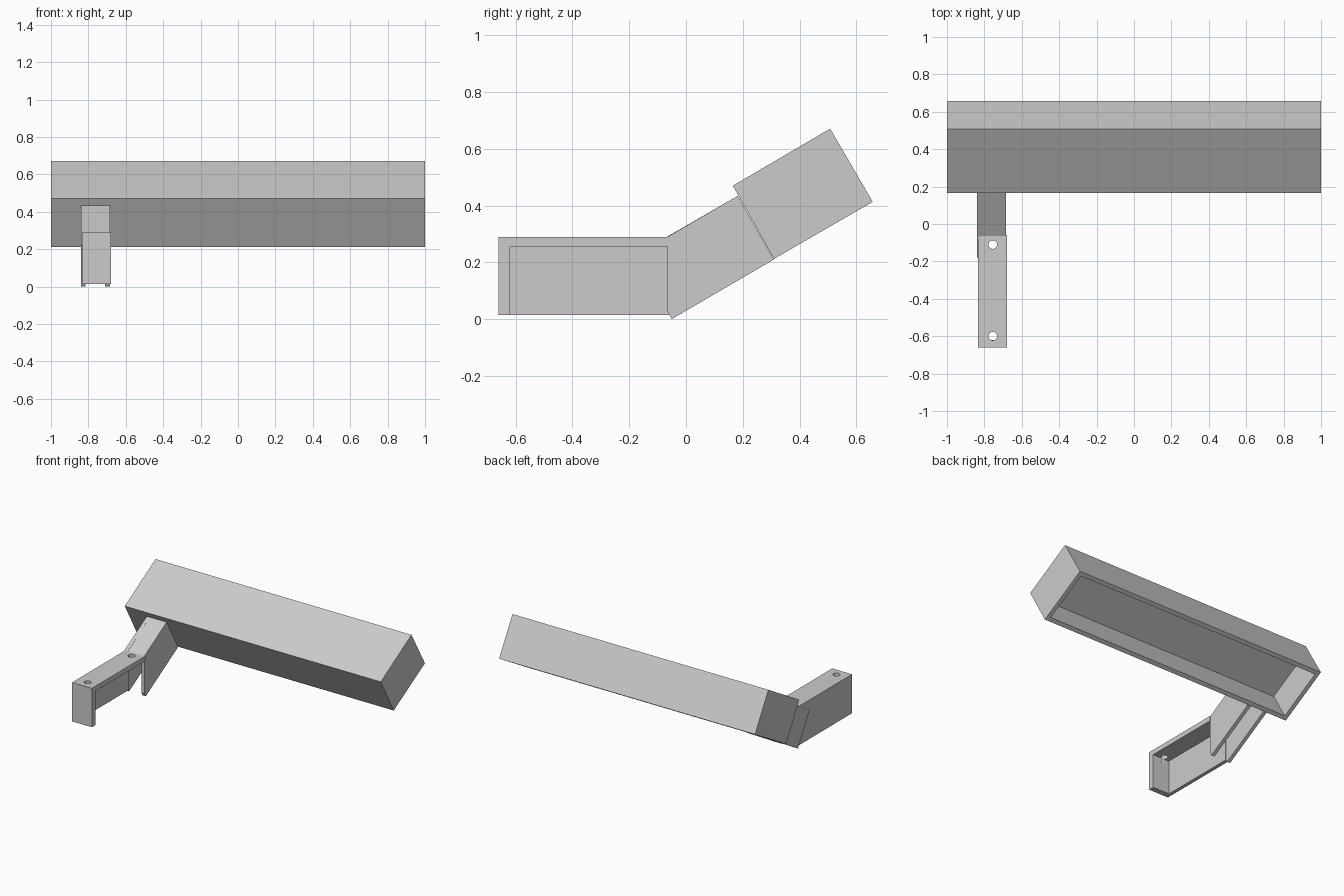
import bpy, bmesh
from mathutils import Vector

cube = bpy.data.objects.get("Cube")
if cube:
    bpy.data.objects.remove(cube)

grey = bpy.data.materials.new("plain_grey")
grey.use_nodes = True
colour = (0.6, 0.6, 0.6, 1)
grey.diffuse_color = colour
grey.node_tree.nodes["Principled BSDF"].inputs["Base Color"].default_value = colour


def finish(bm, name):
    bmesh.ops.recalc_face_normals(bm, faces=bm.faces)
    mesh = bpy.data.meshes.new(name)
    bm.to_mesh(mesh)
    bm.free()
    mesh.materials.append(grey)
    obj = bpy.data.objects.new(name, mesh)
    bpy.context.collection.objects.link(obj)
    return obj


def prism(name, profile, x0, x1, recess=None):
    """Extrude a (y, z) profile along x; optionally hollow one side face."""
    bm = bmesh.new()
    near = [bm.verts.new((x0, y, z)) for y, z in profile]
    far = [bm.verts.new((x1, y, z)) for y, z in profile]
    bm.faces.new(near)
    bm.faces.new(far)
    sides = []
    for i in range(len(profile)):
        j = (i + 1) % len(profile)
        sides.append(bm.faces.new((near[i], near[j], far[j], far[i])))
    bmesh.ops.recalc_face_normals(bm, faces=bm.faces)
    if recess:
        index, rim, depth = recess
        face = sides[index]
        normal = face.normal.copy()
        bmesh.ops.inset_region(bm, faces=[face], thickness=rim)
        wall = bmesh.ops.extrude_face_region(bm, geom=[face])
        floor = [v for v in wall["geom"] if isinstance(v, bmesh.types.BMVert)]
        bmesh.ops.translate(bm, verts=floor, vec=-normal * depth)
        if face.is_valid:
            bmesh.ops.delete(bm, geom=[face], context='FACES_ONLY')
    return finish(bm, name)


def rect(y0, y1, z0, z1):
    return [(y0, z0), (y1, z0), (y1, z1), (y0, z1)]


def cut(target, cutter):
    cutter.hide_render = True
    cutter.hide_viewport = True
    cutter.display_type = 'WIRE'
    mod = target.modifiers.new("cut", 'BOOLEAN')
    mod.operation = 'DIFFERENCE'
    mod.solver = 'EXACT'
    mod.object = cutter


# Long tilted housing, hollow on its underside
prism("housing", [(0.165, 0.47), (0.31, 0.212), (0.658, 0.413), (0.508, 0.671)],
      -1, 1, recess=(1, 0.04, 0.22))

# Mounting bracket: front wall, top and one side, open below and on the left
bracket = prism("mounting_bracket", rect(-0.66, -0.06, 0.015, 0.29), -0.835, -0.68)
cut(bracket, prism("bracket_cutter", rect(-0.62, 0.1, -0.1, 0.255), -0.81, -0.5))

# Screw holes through the bracket top
for n, y in enumerate((-0.6, -0.11)):
    bm = bmesh.new()
    bmesh.ops.create_cone(bm, cap_ends=True, segments=24, radius1=0.023,
                          radius2=0.023, depth=0.12)
    bmesh.ops.translate(bm, verts=bm.verts, vec=Vector((-0.755, y, 0.275)))
    cut(bracket, finish(bm, f"screw_hole_cutter_{n}"))

# Rising arm: a channel made of two cheeks and a top plate
low, end_low, end_top = (-0.05, 0.0), (0.31, 0.21), (0.182, 0.434)
joint = (-0.065, 0.29)
prism("arm_right_cheek", [low, end_low, end_top, (-0.18, 0.225)], -0.84, -0.815)
prism("arm_left_cheek", [low, end_low, end_top, joint, (-0.065, 0.026)],
      -0.71, -0.685)
prism("arm_top", [joint, (-0.065, 0.25), (0.197, 0.402), end_top], -0.815, -0.71)
